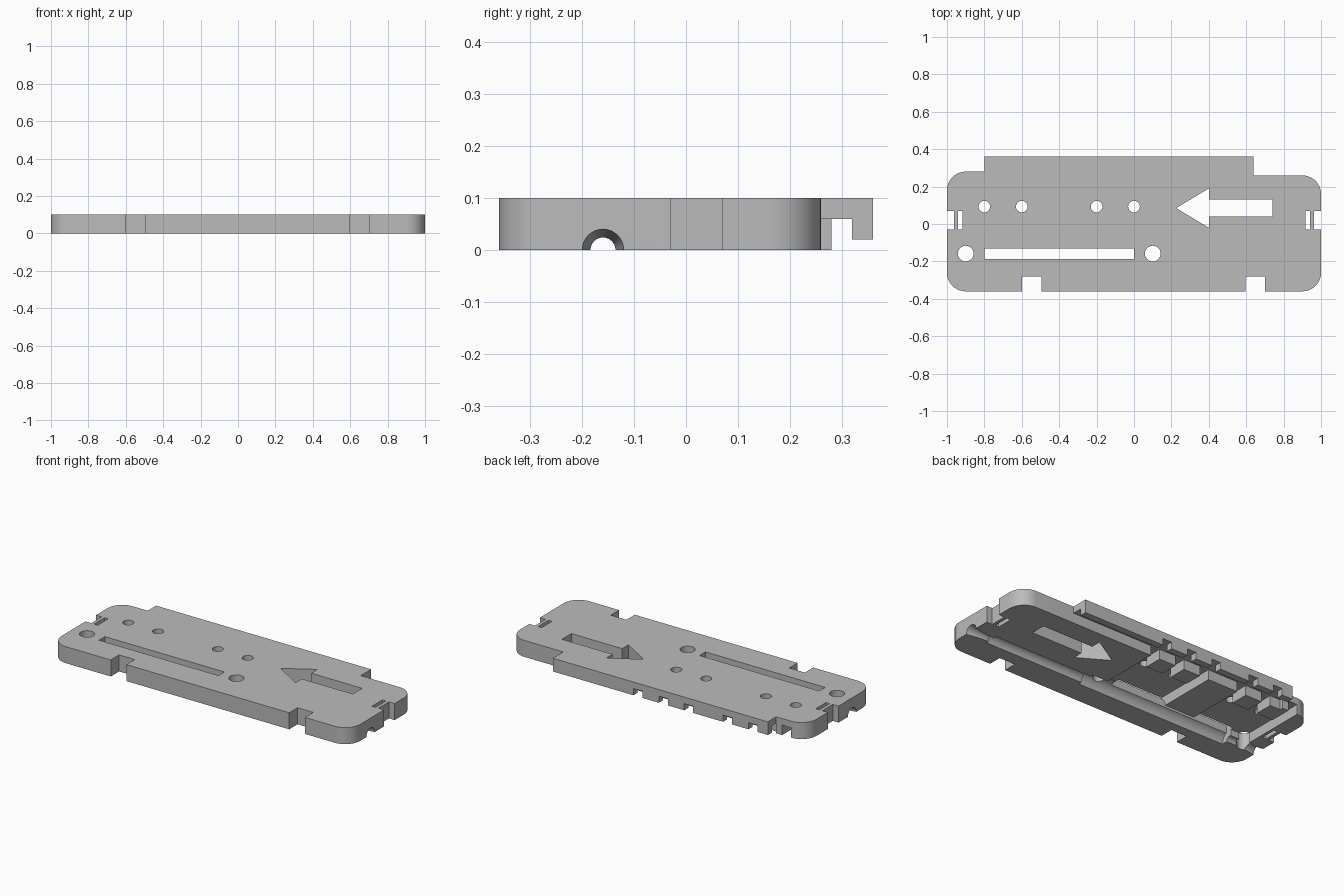
import bpy, bmesh, math
from mathutils import Vector

if "Cube" in bpy.data.objects:
    bpy.data.objects.remove(bpy.data.objects["Cube"], do_unlink=True)

grey = bpy.data.materials.new("matte_grey")
grey.use_nodes = True
grey.diffuse_color = (0.5, 0.5, 0.5, 1)
grey.node_tree.nodes["Principled BSDF"].inputs["Base Color"].default_value = (0.5, 0.5, 0.5, 1)


def make_object(name, bm):
    bmesh.ops.recalc_face_normals(bm, faces=bm.faces[:])
    mesh = bpy.data.meshes.new(name)
    bm.to_mesh(mesh)
    bm.free()
    mesh.materials.append(grey)
    ob = bpy.data.objects.new(name, mesh)
    bpy.context.collection.objects.link(ob)
    return ob


def prism(name, points, z0, z1):
    """Upright solid from a flat outline."""
    bm = bmesh.new()
    face = bm.faces.new([bm.verts.new((x, y, z0)) for x, y in points])
    top = bmesh.ops.extrude_face_region(bm, geom=[face])["geom"]
    verts = [g for g in top if isinstance(g, bmesh.types.BMVert)]
    bmesh.ops.translate(bm, verts=verts, vec=(0, 0, z1 - z0))
    return make_object(name, bm)


def arc(cx, cy, r, start, steps=10):
    angles = [math.radians(start + 90 * i / steps) for i in range(steps + 1)]
    return [(cx + r * math.cos(a), cy + r * math.sin(a)) for a in angles]


def cut(cutter):
    mod = plate.modifiers.new("cut", "BOOLEAN")
    mod.operation = "DIFFERENCE"
    mod.solver = "EXACT"
    mod.object = cutter
    bpy.context.view_layer.objects.active = plate
    bpy.ops.object.modifier_apply(modifier=mod.name)
    bpy.data.objects.remove(cutter, do_unlink=True)


def cut_box(x0, x1, y0, y1, z0=-0.1, z1=0.2):
    cut(prism("box_cutter", [(x0, y0), (x1, y0), (x1, y1), (x0, y1)], z0, z1))


def cut_hole(x, y, r, n=32):
    ring = [(x + r * math.cos(math.tau * i / n), y + r * math.sin(math.tau * i / n)) for i in range(n)]
    cut(prism("hole_cutter", ring, -0.1, 0.2))


def cut_channel(profile, y, n=32):
    """Revolve (x, radius) stations about a lengthwise axis on the underside."""
    bm = bmesh.new()
    rings = [[bm.verts.new((x, y + r * math.cos(math.tau * i / n), r * math.sin(math.tau * i / n)))
              for i in range(n)] for x, r in profile]
    for a, b in zip(rings, rings[1:]):
        for i in range(n):
            j = (i + 1) % n
            bm.faces.new((a[i], a[j], b[j], b[i]))
    bm.faces.new(rings[0])
    bm.faces.new(rings[-1])
    cut(make_object("channel_cutter", bm))


# Plate outline with rounded corners and the raised rear edge
outline = (arc(-0.9, -0.26, 0.1, 180) + arc(0.9, -0.26, 0.1, 270) + arc(0.9, 0.16, 0.1, 0)
           + [(0.64, 0.26), (0.64, 0.36), (-0.8, 0.36), (-0.8, 0.28)] + arc(-0.9, 0.18, 0.1, 90))
plate = prism("base_plate", outline, 0, 0.1)

# Rear hook: undercut behind the body and a shortened lip
cut_box(-0.8, 0.7, 0.26, 0.32, -0.1, 0.06)
cut_box(-0.85, 0.7, 0.31, 0.5, -0.1, 0.02)

# Front notches
for x in (-0.6, 0.595):
    cut_box(x, x + 0.105, -0.5, -0.28)

# End notches and tie slots
for s in (-1, 1):
    for a, b in ((0.962, 1.1), (0.918, 0.942)):
        cut_box(min(s * a, s * b), max(s * a, s * b), -0.03, 0.07)

# Arrow opening
cut(prism("arrow_cutter", [(0.225, 0.085), (0.4, -0.02), (0.4, 0.04), (0.74, 0.04),
                           (0.74, 0.13), (0.4, 0.13), (0.4, 0.19)], -0.1, 0.2))

# Underside switch pockets with terminal slots through the rear
for right in (-0.3, -0.9):
    cut_box(right, right + 0.4, -0.15, 0.15, -0.1, 0.06)
    for offset in (0, 0.17, 0.34):
        cut_box(right + offset, right + offset + 0.06, 0.14, 0.4, -0.1, 0.0601)

# Lengthwise rod channel with flared ends
cut_channel([(-1.1, 0.04), (-1, 0.04), (-0.9, 0.024), (-0.8, 0.024), (-0.8, 0.06), (0.2, 0.06),
             (0.2, 0.04), (0.86, 0.04), (0.86, 0.024), (0.9, 0.024), (1, 0.04), (1.1, 0.04)], -0.16)

# Viewing slot and round holes
cut_box(-0.8, 0, -0.187, -0.13)
for x in (-0.9, 0.1):
    cut_hole(x, -0.158, 0.042)
for x in (-0.8, -0.6, -0.2, 0):
    cut_hole(x, 0.093, 0.031)

# Smooth curves, crisp edges
bpy.ops.object.select_all(action="DESELECT")
plate.select_set(True)
bpy.context.view_layer.objects.active = plate
bpy.ops.object.shade_smooth_by_angle(angle=math.radians(30))
